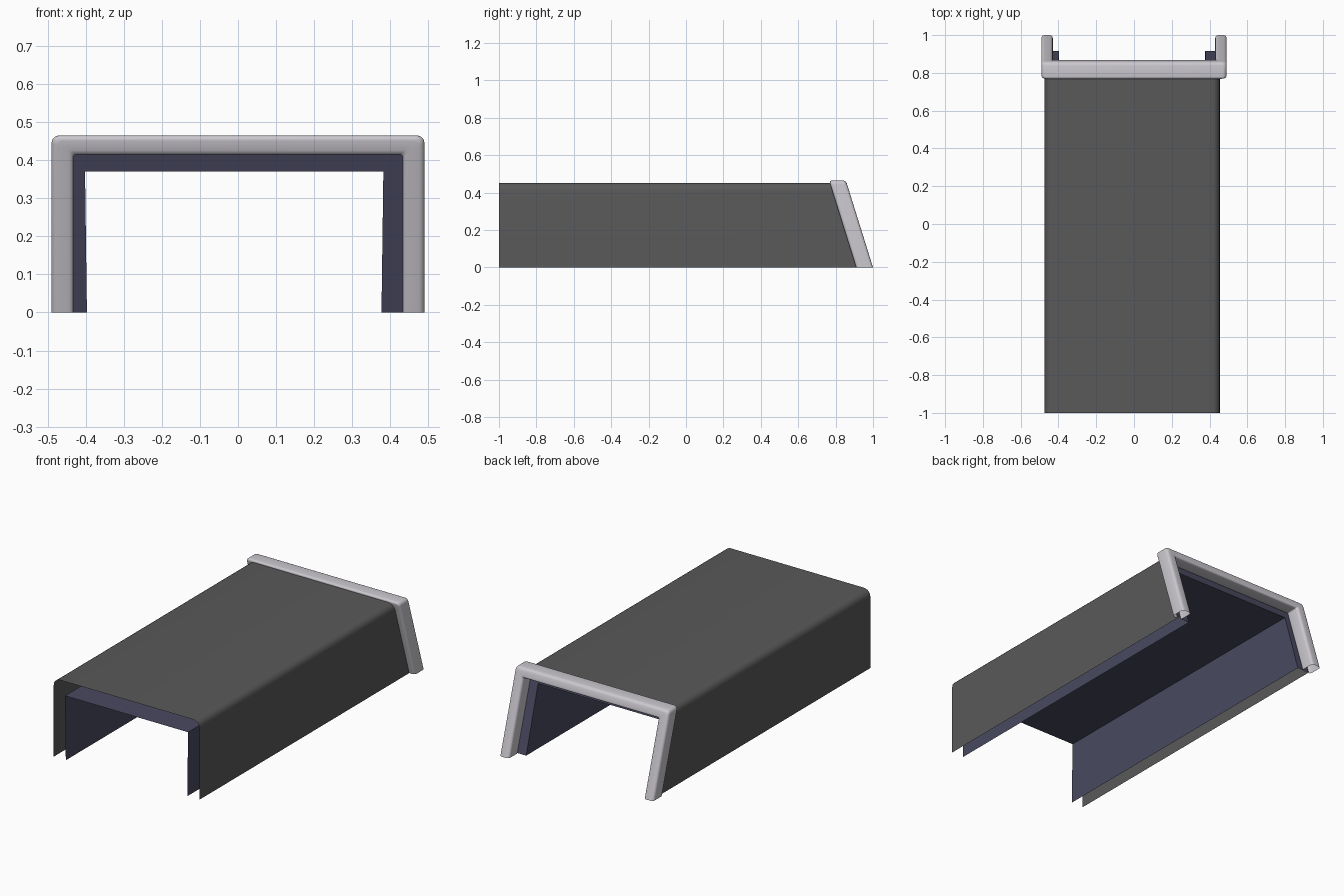
import bpy, math

if "Cube" in bpy.data.objects:
    bpy.data.objects.remove(bpy.data.objects["Cube"])

SLOPE = 0.312   # rear end leans forward with height


def material(name, rgb):
    m = bpy.data.materials.new(name)
    m.diffuse_color = (*rgb, 1)
    m.use_nodes = True
    m.node_tree.nodes["Principled BSDF"].inputs["Base Color"].default_value = m.diffuse_color
    return m


GREY = material("dark grey", (0.10, 0.10, 0.10))
NAVY = material("slate blue", (0.066, 0.066, 0.118))
SILVER = material("light silver", (0.60, 0.58, 0.62))


def rear_y(z, base=0.916):
    return base - SLOPE * z


def u_path(x0, x1, top, r=0.0, taper=0.0, steps=5):
    """Upside-down U outline in x,z with optional rounded corners."""
    pts = [(x0 + taper, 0)]
    for cx, a0 in ((x0 + r, 180), (x1 - r, 90)):
        n = steps if r > 0 else 0
        for i in range(n + 1):
            a = math.radians(a0 - (90 * i / n if n else 45))
            pts.append((cx + r * math.cos(a), top - r + r * math.sin(a)))
    pts.append((x1 - taper, 0))
    return pts


def loft(name, rows, mat, closed=False):
    """Skin a list of equal-length point rows with quads."""
    n = len(rows[0])
    verts = [p for row in rows for p in row]
    last = len(rows) if closed else len(rows) - 1
    faces = []
    for j in range(last):
        k = (j + 1) % len(rows)
        for i in range(n - 1):
            faces.append((j * n + i, j * n + i + 1, k * n + i + 1, k * n + i))
    me = bpy.data.meshes.new(name)
    me.from_pydata(verts, [], faces)
    me.materials.append(mat)
    ob = bpy.data.objects.new(name, me)
    bpy.context.collection.objects.link(ob)
    bpy.ops.object.select_all(action='DESELECT')
    ob.select_set(True)
    bpy.context.view_layer.objects.active = ob
    bpy.ops.object.mode_set(mode='EDIT')
    bpy.ops.mesh.select_all(action='SELECT')
    bpy.ops.mesh.normals_make_consistent(inside=False)
    bpy.ops.object.mode_set(mode='OBJECT')
    bpy.ops.object.shade_smooth_by_angle(angle=math.radians(35))
    return ob


def sheet(name, path, mat):
    """Thin open sheet from the square front to the slanted rear."""
    return loft(name, [[(x, -1, z) for x, z in path],
                       [(x, rear_y(z), z) for x, z in path]], mat)


# Outer cover with rounded top edges
sheet("outer_cover", u_path(-0.474, 0.454, 0.452, 0.04), GREY)

# Inner liner with slightly leaning walls
liner = u_path(-0.402, 0.382, 0.37, taper=0.005)
sheet("inner_liner", liner, NAVY)

# Slanted flange closing the gap between liner and cover at the rear
outer = u_path(-0.472, 0.452, 0.445)
loft("rear_flange", [[(x, rear_y(z), z) for x, z in p] for p in (liner, outer)], NAVY)

# Rounded rear frame: soft rectangular section swept round the U
W, D, R = 0.06, 0.09, 0.016
section = []
for cx, cy, a0 in ((W - R, D - R, 0), (R, D - R, 90), (R, R, 180), (W - R, R, 270)):
    for i in range(5):
        a = math.radians(a0 + 90 * i / 4)
        section.append((cx + R * math.cos(a), cy + R * math.sin(a)))
rows = []
for d, y in section:
    path = u_path(-0.49 + d, 0.49 - d, 0.465 - d * 0.88, 0.02 - d * 0.22)
    rows.append([(x, rear_y(z, 0.91) + y, z) for x, z in path])
loft("rear_frame", rows, SILVER, closed=True)
